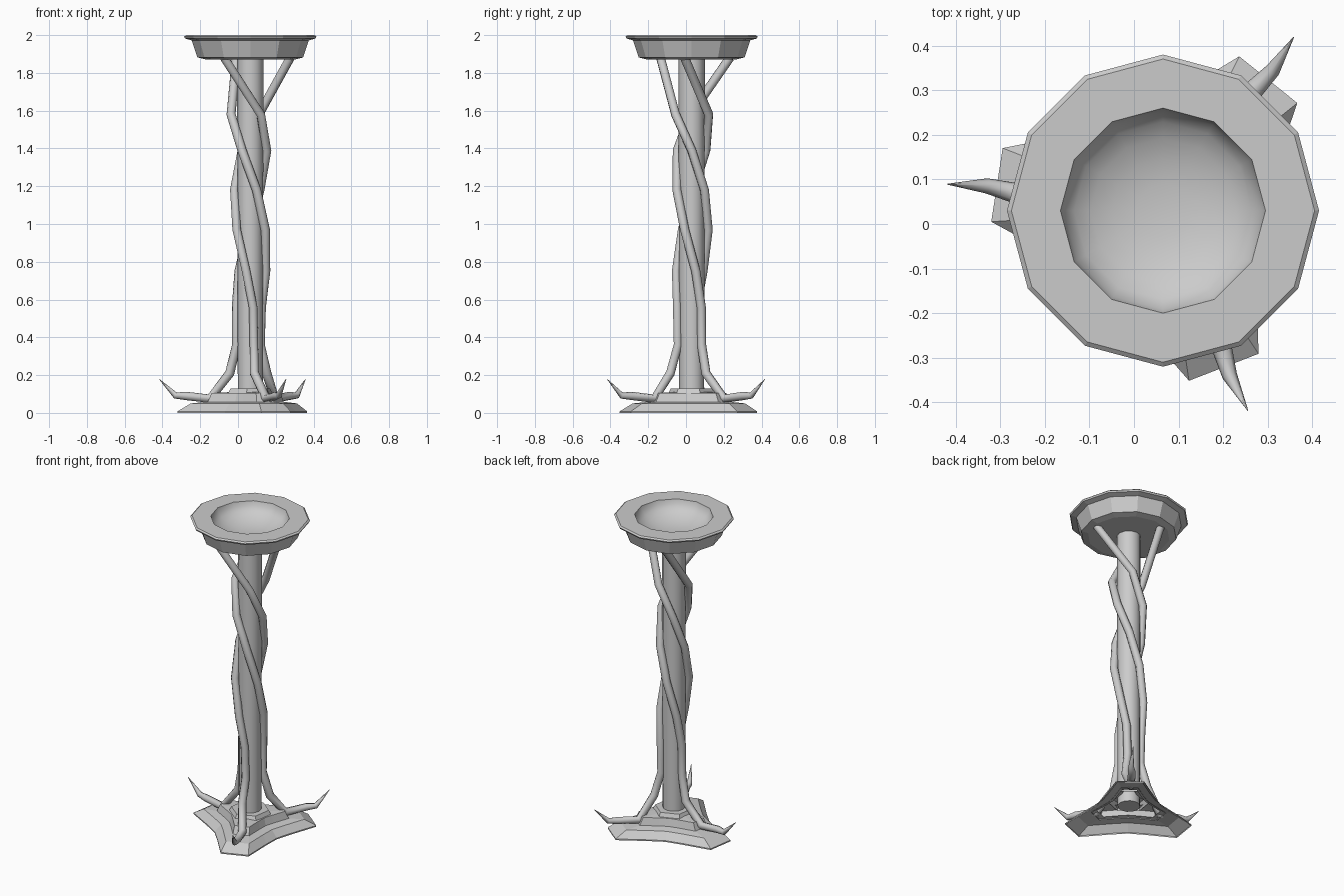
import bpy, bmesh, math
from mathutils import Vector

if "Cube" in bpy.data.objects:
    bpy.data.objects.remove(bpy.data.objects["Cube"])

CX, CY = 0.065, 0.03          # axis of the stand


def pol(r, deg, z):
    a = math.radians(deg)
    return Vector((CX + r * math.cos(a), CY + r * math.sin(a), z))


def loft(name, rings, cap_start=False, cap_end=False, smooth=()):
    """Bridge equal-length rings of points; smooth = indices of smooth bands."""
    bm = bmesh.new()
    loops = [[bm.verts.new(p) for p in ring] for ring in rings]
    n = len(loops[0])
    for k in range(len(loops) - 1):
        a, b = loops[k], loops[k + 1]
        for i in range(n):
            j = (i + 1) % n
            f = bm.faces.new((a[i], a[j], b[j], b[i]))
            f.smooth = k in smooth
    if cap_start:
        bm.faces.new(loops[0][::-1])
    if cap_end:
        f = bm.faces.new(loops[-1])
        f.smooth = len(rings) - 2 in smooth
    me = bpy.data.meshes.new(name)
    bm.to_mesh(me)
    bm.free()
    ob = bpy.data.objects.new(name, me)
    bpy.context.collection.objects.link(ob)
    return ob


def circle(r, z, n=12, start=0):
    return [pol(r, start + 360 * i / n, z) for i in range(n)]


# Dish: flat-sided outside, smooth shallow hollow
profile = [(0.24, 1.872), (0.28, 1.882), (0.31, 1.972), (0.345, 1.982),
           (0.35, 1.992), (0.34, 2.0), (0.23, 2.0)]
first_inner = len(profile) - 1
for t in range(1, 6):
    a = math.radians(15 * t)
    profile.append((0.23 * math.cos(a), 2.0 - 0.105 * math.sin(a)))
loft("dish", [circle(r, z) for r, z in profile], True, True,
     smooth=range(first_inner, len(profile)))

# Central pole
loft("pole", [circle(0.066, 0.06), circle(0.07, 1.875)], True, True, smooth=(0,))
bpy.data.objects["pole"].data.polygons[-1].use_smooth = False


# Three-pointed base with concave sides, open underneath
def star(s, z):
    pts = []
    for k in range(3):
        for r, a in ((0.386, -12.5), (0.386, 12.5), (0.25, 36), (0.215, 60), (0.25, 84)):
            pts.append(pol(r * s, 171.2 + 120 * k + a, z))
    return pts


loft("base_foot", [star(s, z) for s, z in
                   ((1, 0), (1, 0.008), (0.82, 0.05), (0.5, 0.062))])
loft("base_step", [star(s, z) for s, z in
                   ((0.59, 0.055), (0.53, 0.105), (0.28, 0.11))])
loft("base_collar", [circle(0.13, 0.095, 6, 21), circle(0.112, 0.13, 6, 21)], False, True)

# Twisting vines: (height, distance from axis, turn from foot direction, thickness)
path = [(0.18, 0.487, 0, 0.001), (0.092, 0.40, -1, 0.017), (0.09, 0.345, 0, 0.022),
        (0.075, 0.215, 0, 0.025), (0.21, 0.115, -12, 0.025), (0.36, 0.075, -8, 0.024),
        (0.56, 0.078, -12, 0.024), (0.75, 0.085, -38, 0.024), (0.97, 0.088, -78, 0.024),
        (1.18, 0.085, -120, 0.024), (1.39, 0.088, -173, 0.024), (1.58, 0.102, -230, 0.024),
        (1.88, 0.215, -303, 0.024)]
for k in range(3):
    cu = bpy.data.curves.new("vine_%d" % (k + 1), 'CURVE')
    cu.dimensions = '3D'
    cu.bevel_depth = 1.0
    cu.bevel_resolution = 2
    cu.use_fill_caps = True
    sp = cu.splines.new('POLY')
    sp.points.add(len(path) - 1)
    for p, (z, r, turn, thick) in zip(sp.points, path):
        p.co = (*pol(r, 173 + 120 * k + turn, z), 1)
        p.radius = thick
    ob = bpy.data.objects.new(cu.name, cu)
    bpy.context.collection.objects.link(ob)
